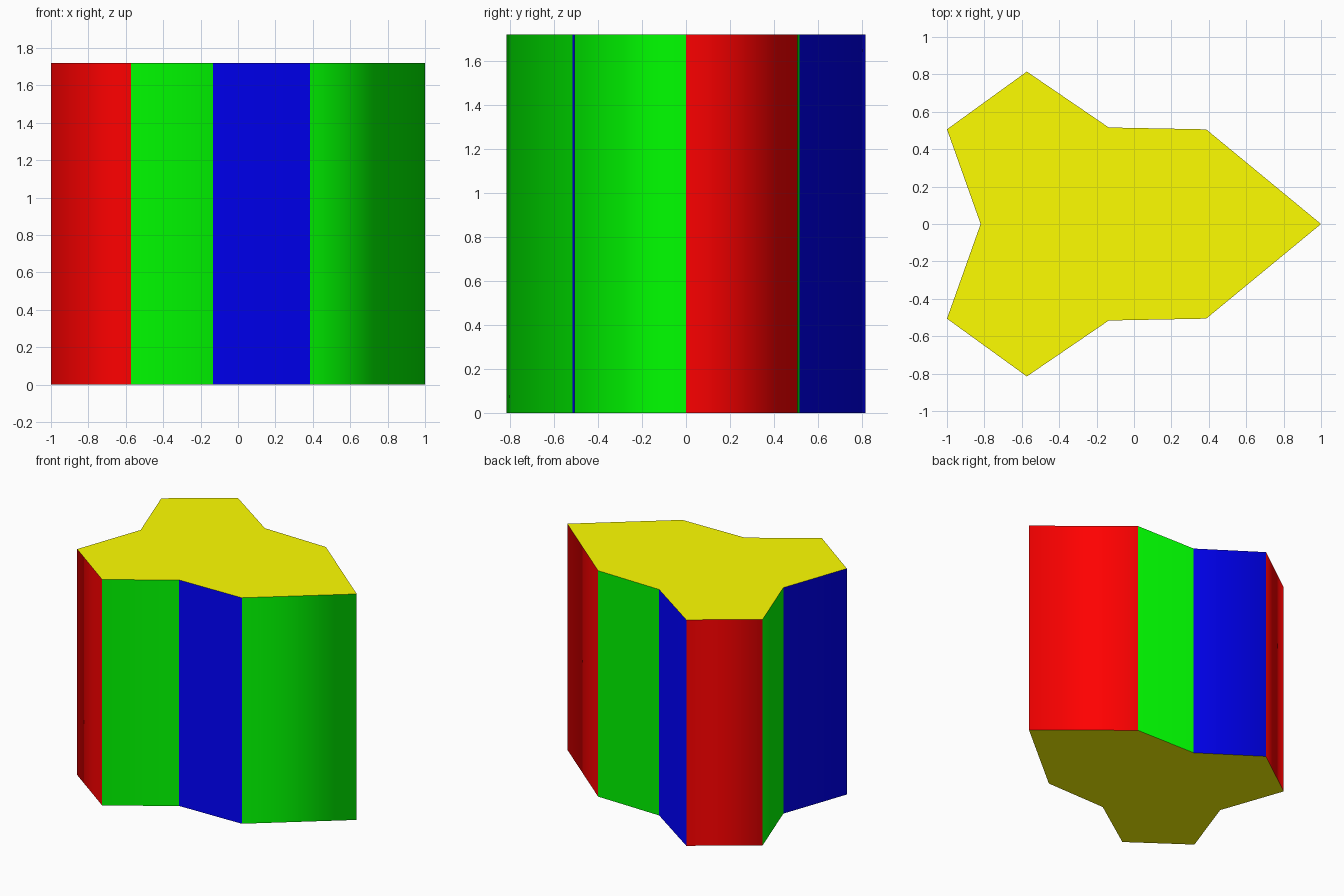
import bpy
import bmesh

if "Cube" in bpy.data.objects:
    bpy.data.objects.remove(bpy.data.objects["Cube"])

HEIGHT = 1.72

# Half outline from the pointed tip round to the notch, mirrored across y = 0
half = [(1.0, 0.0), (0.386, 0.506), (-0.135, 0.516),
        (-0.573, 0.815), (-1.0, 0.506), (-0.82, 0.0)]
outline = half + [(x, -y) for x, y in reversed(half[1:-1])]

# Wall colours, counter-clockwise from the tip
WALLS = "RGBRGBRGBG"
COLOURS = {
    "R": ("red", (1, 0, 0, 1)),
    "G": ("green", (0, 1, 0, 1)),
    "B": ("blue", (0, 0, 1, 1)),
    "Y": ("yellow", (1, 1, 0, 1)),
}

mesh = bpy.data.meshes.new("arrow_column")
slots = {}
for key, (name, colour) in COLOURS.items():
    mat = bpy.data.materials.new(name)
    mat.diffuse_color = colour
    mat.use_nodes = True
    mat.node_tree.nodes["Principled BSDF"].inputs["Base Color"].default_value = mat.diffuse_color
    mesh.materials.append(mat)
    slots[key] = len(slots)

bm = bmesh.new()
bottom = [bm.verts.new((x, y, 0)) for x, y in outline]
top = [bm.verts.new((x, y, HEIGHT)) for x, y in outline]

# Flat yellow caps
for loop in (top, bottom[::-1]):
    cap = bm.faces.new(loop)
    cap.material_index = slots["Y"]
    cap.smooth = False

# Smooth-shaded coloured walls
for i, key in enumerate(WALLS):
    j = (i + 1) % len(outline)
    wall = bm.faces.new((bottom[i], bottom[j], top[j], top[i]))
    wall.material_index = slots[key]
    wall.smooth = True

# Keep the rims crisp
for edge in bm.edges:
    if abs(edge.verts[0].co.z - edge.verts[1].co.z) < 1e-6:
        edge.smooth = False

bm.to_mesh(mesh)
bm.free()
column = bpy.data.objects.new("arrow_column", mesh)
bpy.context.collection.objects.link(column)
